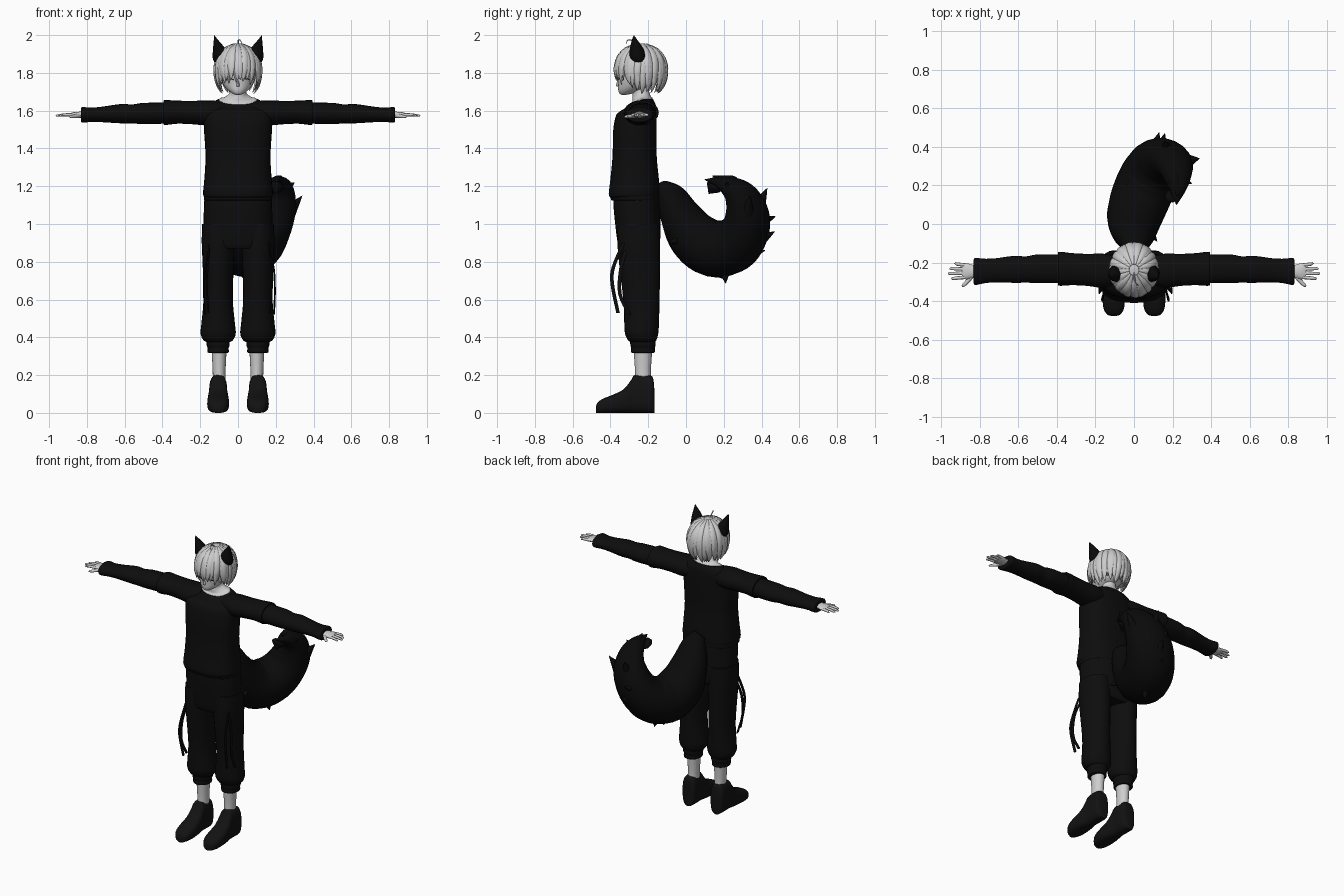
import bpy, bmesh, math, random
from mathutils import Vector

random.seed(4)
if "Cube" in bpy.data.objects:
    bpy.data.objects.remove(bpy.data.objects["Cube"])
X, Y, Z = Vector((1, 0, 0)), Vector((0, 1, 0)), Vector((0, 0, 1))
built = []


def material(name, value):
    mat = bpy.data.materials.new(name)
    mat.use_nodes = True
    colour = (value, value, value, 1)
    mat.diffuse_color = colour
    mat.node_tree.nodes["Principled BSDF"].inputs["Base Color"].default_value = colour
    return mat


CLOTH = material("black cloth", 0.004)
FUR = material("black fur", 0.003)
SHOE = material("soft black leather", 0.006)
SKIN = material("pale skin", 0.62)
HAIR = material("silver hair", 0.6)
SHADE = material("grey under hair", 0.25)
LASH = material("dark lash", 0.03)


def spline(rings, steps):
    """Catmull-Rom interpolation of rows of numbers."""
    out = []
    for i in range(len(rings) - 1):
        a, b = rings[max(i - 1, 0)], rings[i]
        c, d = rings[i + 1], rings[min(i + 2, len(rings) - 1)]
        for k in range(steps):
            t = k / steps
            out.append([q + t / 2 * (r - p + t * (2 * p - 5 * q + 4 * r - s + t * (3 * (q - r) + s - p)))
                        for p, q, r, s in zip(a, b, c, d)])
    return out + [list(rings[-1])]


def sweep(name, rings, mat, side=X, up=None, sides=20, steps=4, power=1.0, warp=None):
    """Skin of ellipses: each ring is x, y, z, radius along side, radius along up."""
    rows = spline(rings, steps)
    centres = [Vector(r[:3]) for r in rows]
    bm = bmesh.new()
    loops = []
    for i, row in enumerate(rows):
        tangent = centres[min(i + 1, len(rows) - 1)] - centres[max(i - 1, 0)]
        v = up or tangent.cross(side).normalized()
        loop = []
        for j in range(sides):
            a = math.tau * j / sides
            c, s = math.cos(a), math.sin(a)
            c, s = [math.copysign(abs(q) ** power, q) for q in (c, s)]
            p = centres[i] + side * c * max(row[3], 0.0005) + v * s * max(row[4], 0.0005)
            loop.append(bm.verts.new(warp(p) if warp else p))
        loops.append(loop)
    for lo, hi in zip(loops, loops[1:]):
        for j in range(sides):
            k = (j + 1) % sides
            bm.faces.new((lo[j], lo[k], hi[k], hi[j]))
    bm.faces.new(loops[0])
    bm.faces.new(loops[-1])
    bmesh.ops.recalc_face_normals(bm, faces=bm.faces)
    mesh = bpy.data.meshes.new(name)
    bm.to_mesh(mesh)
    bm.free()
    mesh.materials.append(mat)
    obj = bpy.data.objects.new(name, mesh)
    bpy.context.collection.objects.link(obj)
    built.append(obj)
    return obj


def column(name, rows, mat, x=0, **kw):
    """Upright part: rows are height, y centre, x radius, y radius."""
    return sweep(name, [(x, y, z, rx, ry) for z, y, rx, ry in rows], mat, X, Y, **kw)


def scoop(p):
    """Lower the front of the neckline."""
    drop = max(0, min(1, (p.z - 1.58) / 0.07)) * max(0, min(1, (-0.23 - p.y) / 0.06))
    return p - Z * 0.03 * drop


# Sweater body, hem and the skin in the neckline
column("sweater_body", [(1.14, -.275, .175, .125), (1.16, -.275, .185, .134), (1.24, -.272, .178, .128),
                        (1.36, -.272, .172, .117), (1.5, -.27, .18, .115), (1.58, -.262, .18, .106),
                        (1.63, -.245, .155, .085), (1.662, -.235, .105, .06)],
       CLOTH, power=.8, sides=32, warp=scoop)
column("sweater_hem", [(1.125, -.27, .176, .12), (1.13, -.27, .181, .128), (1.16, -.27, .18, .128)],
       CLOTH, power=.8, sides=32)
column("neck", [(1.62, -.235, .1, .058), (1.664, -.235, .1, .058), (1.672, -.235, .075, .05),
                (1.69, -.238, .05, .046), (1.71, -.24, .043, .043), (1.76, -.245, .043, .043)],
       SKIN, warp=scoop)

# Trouser hips
column("trouser_hips", [(.87, -.25, .165, .1), (.9, -.25, .178, .112), (1, -.255, .182, .12),
                        (1.1, -.262, .18, .122), (1.16, -.262, .175, .12)], CLOTH, power=.85, sides=32)

for s, label in ((1, "left"), (-1, "right")):
    # Trouser leg, gathered cuff, ankle and shoe
    column(label + "_trouser_leg", [(.375, -.23, .06, .062), (.385, -.232, .078, .075), (.42, -.235, .093, .088),
                                    (.48, -.235, .088, .092), (.6, -.236, .078, .096), (.78, -.245, .082, .108),
                                    (.9, -.25, .087, .113), (1, -.25, .085, .11)], CLOTH, s * .105, sides=24)
    column(label + "_trouser_cuff", [(.318, -.228, .05, .056), (.322, -.228, .056, .063), (.345, -.228, .056, .063),
                                     (.36, -.228, .061, .067), (.4, -.228, .06, .067)], CLOTH, s * .105)
    column(label + "_ankle", [(.15, -.228, .034, .045), (.22, -.228, .034, .042), (.34, -.228, .04, .05)],
           SKIN, s * .1)
    sweep(label + "_shoe", [(s * .105, y, h / 2, w, h / 2) for y, w, h in
                            [(-.168, .032, .13), (-.175, .043, .185), (-.2, .048, .2), (-.27, .047, .2),
                             (-.29, .049, .175), (-.33, .055, .125), (-.39, .058, .095), (-.44, .052, .075),
                             (-.468, .035, .055), (-.476, .015, .035)]], SHOE, X, Z, power=.7, sides=24)

    # Hanging straps on the trouser side
    for n, path in enumerate([[(.165, -.33, .9), (.175, -.385, .77), (.18, -.39, .68), (.17, -.36, .53)],
                              [(.165, -.32, .86), (.19, -.345, .76), (.195, -.35, .63), (.19, -.3, .52)]]):
        sweep(label + "_strap_%d" % n, [(s * x * (1 if s > 0 else .92), y, z, .005, .011) for x, y, z in path],
              CLOTH, X, Y, sides=6)

    # Layered sleeve: wide upper part over a narrower lower part
    def arm(name, rows, mat, **kw):
        sweep(label + name, [(s * x, y, z, ry, rz) for x, y, z, ry, rz in rows], mat, Y, Z, **kw)

    arm("_upper_sleeve", [(.08, -.24, 1.59, .07, .06), (.16, -.242, 1.588, .088, .066), (.24, -.238, 1.59, .083, .062),
                          (.32, -.234, 1.592, .083, .061), (.388, -.232, 1.59, .088, .066),
                          (.393, -.232, 1.59, .075, .055)], CLOTH)
    arm("_lower_sleeve", [(.36, -.232, 1.588, .075, .056), (.5, -.232, 1.585, .074, .056), (.56, -.236, 1.583, .068, .05),
                          (.62, -.235, 1.584, .07, .051), (.72, -.24, 1.58, .062, .041), (.78, -.244, 1.578, .064, .038),
                          (.825, -.246, 1.578, .07, .041), (.832, -.246, 1.577, .05, .028)], CLOTH)
    # Hand with four fingers and a thumb
    arm("_palm", [(.8, -.245, 1.577, .028, .018), (.835, -.246, 1.578, .034, .017), (.87, -.245, 1.578, .042, .014),
                  (.892, -.244, 1.577, .036, .009)], SKIN, sides=14)
    for f, (name, reach) in enumerate([("index", .948), ("middle", .965), ("ring", .957), ("little", .932)]):
        y = -.276 + .021 * f
        arm("_%s_finger" % name, [(.875, y, 1.578, .0095, .009), (.915, y - .004 + .003 * f, 1.578, .009, .008),
                                  (reach - .008, y - .007 + .005 * f, 1.574, .007, .006),
                                  (reach, y - .007 + .005 * f, 1.573, .001, .001)], SKIN, sides=8, steps=3)
    sweep(label + "_thumb", [(s * .835, -.262, 1.574, .012, .012), (s * .862, -.296, 1.57, .01, .011),
                             (s * .885, -.319, 1.568, .007, .008), (s * .892, -.326, 1.567, .001, .001)],
          SKIN, Z, sides=8)

    # Pointed animal ear
    sweep(label + "_pointed_ear", [(s * .08, -.25, 1.85, .042, .034), (s * .087, -.255, 1.88, .047, .045),
                                   (s * .1, -.262, 1.93, .032, .035), (s * .117, -.272, 1.975, .011, .014),
                                   (s * .125, -.276, 1.998, .001, .001)], FUR, X, Y, sides=12)

    # Eye line and brow as thin curved plates on the face
    for name, z, lift, thick in (("_eye_line", 1.763, .005, .004), ("_brow", 1.783, .003, .0015)):
        sweep(label + name, [(s * x, -.252 - .111 * math.sqrt(1 - (x / .098) ** 2), z + lift * k, .003, thick * w)
                             for x, k, w in ((.02, 0, .2), (.035, 1, 1), (.05, 1, 1), (.064, -.5, .2))],
              LASH, Y, Z, sides=6)

# Head, nose and mouth
column("head", [(1.684, -.328, .012, .012), (1.69, -.32, .028, .032), (1.71, -.295, .055, .064),
                (1.74, -.265, .08, .095), (1.78, -.25, .094, .112), (1.85, -.24, .098, .114),
                (1.91, -.24, .075, .085), (1.94, -.24, .02, .02)], SKIN, sides=24)
column("nose", [(1.728, -.355, .004, .004), (1.733, -.362, .008, .01), (1.765, -.355, .003, .005)], SKIN, sides=8)
sweep("mouth", [(-.018, -.349, 1.712, .002, .0005), (0, -.356, 1.71, .003, .0015), (.018, -.349, 1.712, .002, .0005)],
      LASH, Y, Z, sides=6)


# Hair: a cap with overlapping tapered locks
def scalp(azimuth, polar, scale):
    """Point on the hair shell; azimuth zero is the front."""
    low = max(0, polar - 90) / 60
    r = scale * (math.sin(math.radians(polar)) if polar < 90 else 1 - .3 * low * low)
    return Vector((.125 * r * math.sin(azimuth), -.238 - .14 * r * math.cos(azimuth),
                   1.815 + .142 * scale * math.cos(math.radians(polar))))


cap = sweep("hair_cap", [(0, -.232, 1.815 + .138 * math.cos(math.radians(p)), .121 * math.sin(math.radians(p)),
                          .134 * math.sin(math.radians(p))) for p in (2, 15, 30, 45, 60, 75, 90, 105, 120)],
            HAIR, X, Y, sides=32)
bm = bmesh.new()
bm.from_mesh(cap.data)
face_side = [f for f in bm.faces if f.calc_center_median().z < 1.8 and f.calc_center_median().y < -.25]
bmesh.ops.delete(bm, geom=face_side, context="FACES")
bm.to_mesh(cap.data)
bm.free()


def lock(name, azimuth, end, scale, width, mat):
    side = Vector((math.cos(azimuth), math.sin(azimuth), 0))
    drift = random.uniform(-.12, .12)
    rings = []
    for t, w in ((0, .25), (.25, .75), (.5, 1), (.75, .85), (.92, .4), (1, .02)):
        p = scalp(azimuth + drift * t * t, 12 + (end - 12) * t, scale)
        rings.append((*p, width * w, .007 * w))
    sweep(name, rings, mat, side, sides=8, steps=3)


for layer, count, scale, mat in (("under", 20, .95, SHADE), ("outer", 26, .985, HAIR), ("top", 17, 1.0, HAIR)):
    for i in range(count):
        a = math.tau * (i + .5 * (layer == "under")) / count
        frontness = max(0, math.cos(a)) ** .7
        end = 148 - 34 * frontness + random.uniform(-9, 7) - (22 if layer == "top" else 0) * (1 - frontness)
        lock("%s_hair_lock_%02d" % (layer, i), a, end, scale, .02 if layer == "top" else .018, mat)

# Stray curl on the crown
sweep("crown_curl", [(0, -.25, 1.945, .004, .004), (.002, -.285, 1.972, .004, .004), (.012, -.31, 1.972, .003, .003),
                     (.022, -.318, 1.95, .001, .001)], HAIR, X, sides=6)

# Big curled tail with pointed tufts
lateral = Vector((.9, -.42, 0)).normalized()
sweep("tail", [(-.01, -.13, 1.21, .05, .03), (-.01, -.08, 1.15, .095, .075), (-.01, -.03, 1.05, .125, .105),
               (0, .04, .94, .145, .138), (.035, .14, .87, .155, .15), (.085, .25, .89, .155, .145),
               (.135, .315, .97, .15, .125), (.175, .325, 1.07, .135, .108), (.2, .285, 1.16, .105, .08),
               (.215, .2, 1.215, .06, .04), (.22, .1, 1.235, .002, .002)], FUR, lateral, sides=20, steps=5)
tufts = [((.13, .36, .9), (.16, .47, .96)), ((.1, .3, .84), (.12, .42, .86)), ((.07, .2, .79), (.09, .21, .685)),
         ((.17, .37, 1.07), (.16, .43, 1.19)), ((.25, .32, 1.04), (.34, .34, 1.15)), ((.22, .24, 1.17), (.3, .21, 1.22)),
         ((.2, .25, 1.21), (.23, .14, 1.255)), ((.1, .36, 1), (.13, .475, 1.04)), ((.05, 0, .93), (.12, -.09, .9)),
         ((.03, .12, .78), (.03, .2, .71)), ((.2, .15, 1.2), (.2, .12, 1.16))]
for i, (base, tip) in enumerate(tufts):
    b, t = Vector(base), Vector(tip)
    sweep("tail_tuft_%02d" % i, [(*b.lerp(t, k), .045 * w, .04 * w) for k, w in ((-.3, .6), (.1, 1), (.6, .5), (1, .02))],
          FUR, (t - b).orthogonal().normalized(), sides=8)

# Smooth shading with sharp hems
bpy.ops.object.select_all(action="DESELECT")
for obj in built:
    obj.select_set(True)
bpy.context.view_layer.objects.active = built[0]
bpy.ops.object.shade_smooth_by_angle(angle=math.radians(50))
